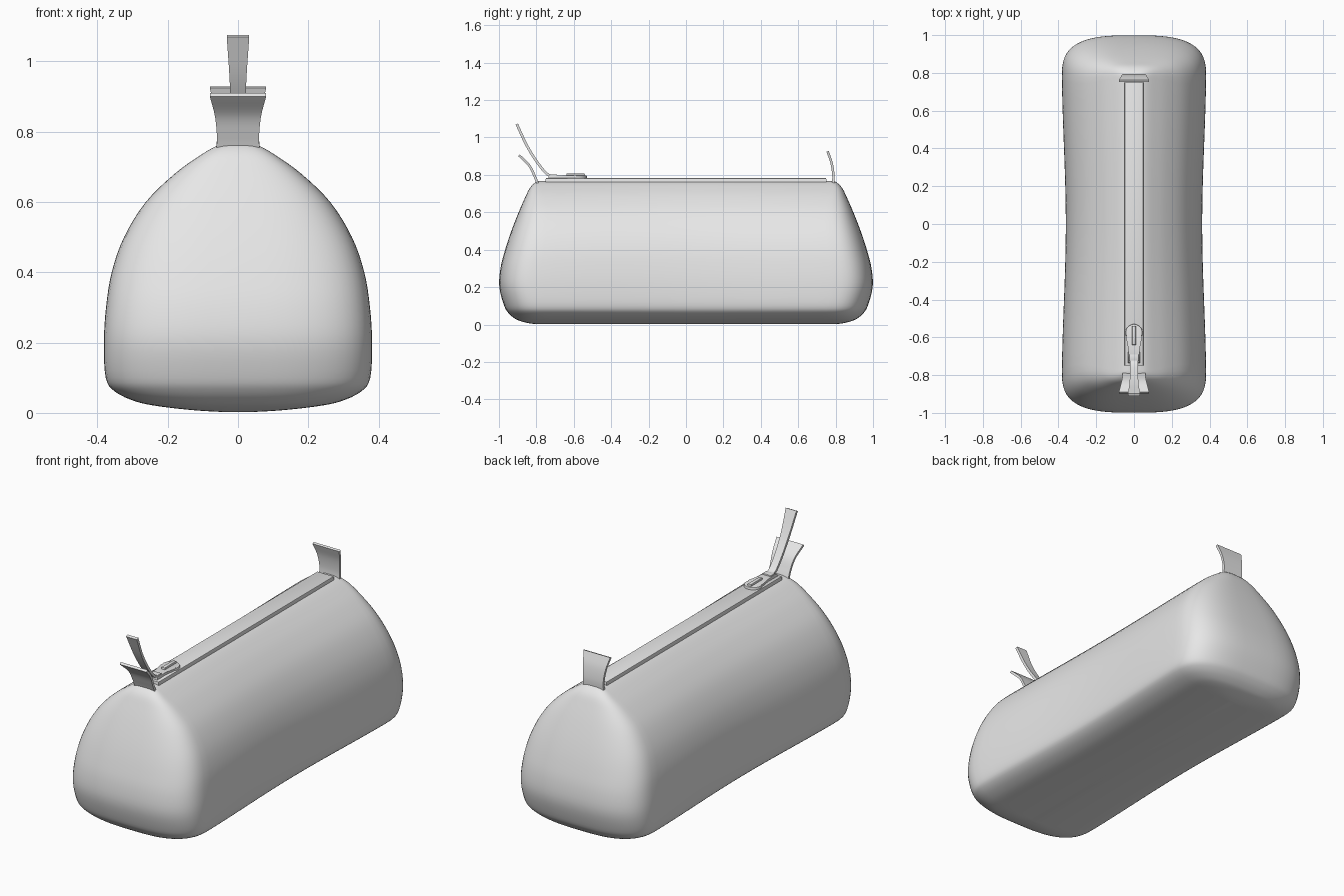
import bpy, bmesh, math
from mathutils import Vector

cube = bpy.data.objects.get("Cube")
if cube:
    bpy.data.objects.remove(cube, do_unlink=True)

grey = bpy.data.materials.new("light grey")
grey.use_nodes = True
grey.diffuse_color = (0.8, 0.8, 0.8, 1)
grey.node_tree.nodes["Principled BSDF"].inputs["Base Color"].default_value = (0.8, 0.8, 0.8, 1)


def finish(name, bm, angle=40):
    bmesh.ops.recalc_face_normals(bm, faces=bm.faces)
    mesh = bpy.data.meshes.new(name)
    bm.to_mesh(mesh)
    bm.free()
    mesh.materials.append(grey)
    ob = bpy.data.objects.new(name, mesh)
    bpy.context.collection.objects.link(ob)
    bpy.ops.object.select_all(action='DESELECT')
    ob.select_set(True)
    bpy.context.view_layer.objects.active = ob
    bpy.ops.object.shade_smooth_by_angle(angle=math.radians(angle))
    return ob


def smooth_path(points, steps):
    """Catmull-Rom curve through the points."""
    p = [Vector(q) for q in points]
    p = [2 * p[0] - p[1]] + p + [2 * p[-1] - p[-2]]
    out = []
    for i in range(1, len(p) - 2):
        a, b, c, d = p[i - 1:i + 3]
        for s in range(steps):
            t = s / steps
            out.append(b + (c - a) * t / 2 + (a - b * 2.5 + c * 2 - d / 2) * t * t
                       + (b * 1.5 - a / 2 + d / 2 - c * 1.5) * t ** 3)
    return out + [p[-2]]


def loft(rings):
    """Closed skin through equal rings, capped at both ends."""
    bm = bmesh.new()
    vs = [[bm.verts.new(co) for co in ring] for ring in rings]
    n = len(vs[0])
    for lo, hi in zip(vs, vs[1:]):
        for i in range(n):
            j = (i + 1) % n
            bm.faces.new((lo[i], lo[j], hi[j], hi[i]))
    bm.faces.new(vs[0])
    bm.faces.new(vs[-1])
    return bm


def body_ring(z, a, b):
    """Long section with rounded ends and a slightly pinched waist."""
    c = 0.58 * a
    quarter = [(a, (b - c) * i / 10) for i in range(10)]
    for i in range(15):
        t = math.pi / 2 * i / 14
        quarter.append((a * math.cos(t) ** (2 / 3), b - c + c * math.sin(t) ** (2 / 3)))
    quarter[-1] = (0, b)
    pts = quarter + [(-x, y) for x, y in quarter[-2::-1]]
    pts += [(x, -y) for x, y in pts[-2:0:-1]]
    ring = []
    for x, y in pts:
        pinch = 0.055 * math.cos(math.pi * y / 1.7) ** 2 if abs(y) < 0.85 else 0
        ring.append((x * (1 - pinch), y, z))
    return ring


def plate(name, outline, z0, z1, bevel=0.004):
    """Flat plate with softened top edge."""
    bm = loft([[(x, y, z) for x, y in outline] for z in (z0, z1)])
    top = [e for e in bm.edges if all(v.co.z > z1 - 1e-5 for v in e.verts)]
    bmesh.ops.bevel(bm, geom=top, offset=bevel, segments=2, affect='EDGES', profile=0.5)
    return finish(name, bm, 35)


def strap(name, points, thick):
    """Bent strap; points are y, z, half width."""
    path = smooth_path(points, 6)
    rings = []
    for i, p in enumerate(path):
        d = path[min(i + 1, len(path) - 1)] - path[max(i - 1, 0)]
        n = Vector((-d.y, d.x)).normalized() * thick / 2
        rings.append([(sx * p.z, p.x + sn * n.x, p.y + sn * n.y)
                      for sx, sn in ((1, 1), (-1, 1), (-1, -1), (1, -1))])
    return finish(name, loft(rings), 40)


# Pouch body: height, half width, half length
profile = [(0.002, 0.03, 0.80), (0.007, 0.12, 0.84), (0.018, 0.22, 0.885),
           (0.032, 0.29, 0.915), (0.06, 0.35, 0.948), (0.10, 0.377, 0.972),
           (0.2, 0.382, 0.998), (0.3, 0.376, 0.992), (0.4, 0.36, 0.967),
           (0.5, 0.325, 0.934), (0.6, 0.263, 0.895), (0.68, 0.181, 0.86),
           (0.73, 0.112, 0.835), (0.758, 0.064, 0.808), (0.768, 0.03, 0.785)]
finish("pouch_body", loft([body_ring(*p) for p in smooth_path(profile, 4)]), 60)

# Zipper tape along the top
plate("zipper_tape", [(-0.05, -0.75), (0.05, -0.75), (0.05, 0.75), (-0.05, 0.75)], 0.755, 0.783)

# Zipper slider: round head and tapered tail
head = [(0.045 * math.cos(t), -0.575 + 0.045 * math.sin(t))
        for t in [math.radians(-30 + 240 * i / 20) for i in range(21)]]
plate("slider_body", head + [(-0.03, -0.66), (-0.032, -0.735), (0.032, -0.735), (0.03, -0.66)],
      0.775, 0.796)
plate("slider_bridge", [(-0.01, -0.64), (0.01, -0.64), (0.01, -0.54), (-0.01, -0.54)], 0.79, 0.807)

# Puller and its hinge
plate("puller_hinge", [(-0.026, -0.725), (0.026, -0.725), (0.026, -0.69), (-0.026, -0.69)], 0.785, 0.803)
strap("zipper_puller", [(-0.70, 0.794, 0.02), (-0.74, 0.803, 0.02), (-0.79, 0.86, 0.021),
                        (-0.85, 0.955, 0.024), (-0.905, 1.072, 0.032)], 0.014)

# End tabs
strap("front_tab", [(-0.79, 0.745, 0.062), (-0.808, 0.79, 0.06), (-0.838, 0.85, 0.066),
                    (-0.893, 0.905, 0.08)], 0.013)
strap("back_tab", [(0.787, 0.745, 0.062), (0.788, 0.80, 0.06), (0.778, 0.865, 0.067),
                   (0.757, 0.926, 0.08)], 0.013)
